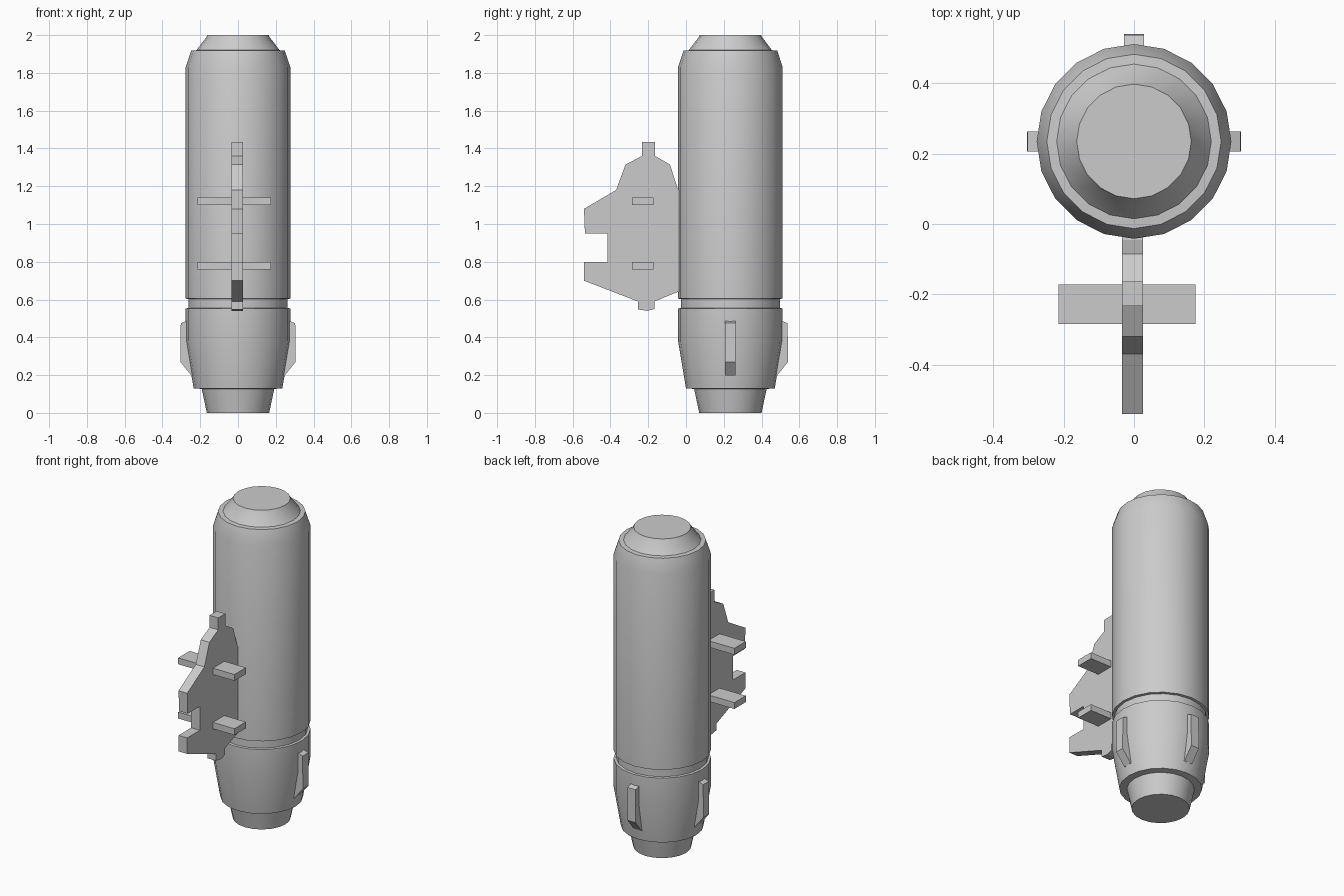
import bpy, bmesh
from math import sin, cos, pi
from mathutils import Matrix, Vector

if "Cube" in bpy.data.objects:
    bpy.data.objects.remove(bpy.data.objects["Cube"])

CY = 0.235   # y of the cylinder axis


def finish(bm, name):
    bmesh.ops.recalc_face_normals(bm, faces=bm.faces)
    me = bpy.data.meshes.new(name)
    bm.to_mesh(me)
    bm.free()
    ob = bpy.data.objects.new(name, me)
    bpy.context.collection.objects.link(ob)
    return ob


def lathe(name, profile, n=20):
    bm = bmesh.new()
    rings = [[bm.verts.new((r * cos(2 * pi * i / n), CY + r * sin(2 * pi * i / n), z))
              for i in range(n)] for r, z in profile]
    for a, b in zip(rings, rings[1:]):
        for i in range(n):
            j = (i + 1) % n
            bm.faces.new((a[i], a[j], b[j], b[i]))
    bm.faces.new(rings[0])
    bm.faces.new(rings[-1])
    ob = finish(bm, name)
    bpy.context.view_layer.objects.active = ob
    ob.select_set(True)
    bpy.ops.object.shade_smooth_by_angle()
    ob.select_set(False)
    return ob


def extrude(name, pts, start, step, matrix=Matrix()):
    """Extrude a closed 3D outline, offset by start, along step."""
    bm = bmesh.new()
    face = bm.faces.new([bm.verts.new(Vector(p) + Vector(start)) for p in pts])
    res = bmesh.ops.extrude_face_region(bm, geom=[face])
    verts = [v for v in res["geom"] if isinstance(v, bmesh.types.BMVert)]
    bmesh.ops.translate(bm, verts=verts, vec=step)
    # the starting face stays as the closed back cap
    if not face.is_valid:
        bmesh.ops.holes_fill(bm, edges=bm.edges)
    bmesh.ops.transform(bm, matrix=matrix, verts=bm.verts)
    return finish(bm, name)


# Canister body with nozzle, tapered base, groove and stepped cap
lathe("canister_body", [
    (0.165, 0.0), (0.192, 0.127), (0.235, 0.13), (0.277, 0.38), (0.277, 0.553),
    (0.262, 0.555), (0.262, 0.603), (0.277, 0.605), (0.277, 1.83),
    (0.248, 1.918), (0.22, 1.92), (0.167, 1.99), (0.163, 2.0)])

# Three small fins on the base (none at the front)
fin = [(0.22, 0.495), (0.262, 0.49), (0.303, 0.475), (0.305, 0.27), (0.245, 0.195), (0.22, 0.195)]
for k in range(3):
    m = Matrix.Translation((0, CY, 0)) @ Matrix.Rotation(k * pi / 2, 4, 'Z')
    extrude(f"base_fin_{k + 1}", [(r, 0, z) for r, z in fin], (0, -0.028, 0), (0, 0.056, 0), m)

# Notched mounting plate at the front
plate = [(-0.233, 1.435), (-0.163, 1.435), (-0.163, 1.36), (-0.085, 1.315), (-0.045, 1.19),
         (-0.03, 1.17), (-0.03, 0.64), (-0.045, 0.64), (-0.167, 0.59), (-0.167, 0.55),
         (-0.205, 0.54), (-0.255, 0.548), (-0.255, 0.59), (-0.54, 0.70), (-0.54, 0.80),
         (-0.415, 0.80), (-0.415, 0.95), (-0.535, 0.95), (-0.54, 1.08), (-0.37, 1.18),
         (-0.32, 1.315), (-0.233, 1.36)]
extrude("mounting_plate", [(-0.034, y, z) for y, z in plate], (0, 0, 0), (0.06, 0, 0))

# Two cross bars through the plate
for k, z in enumerate((0.76, 1.10)):
    bar = [(-0.215, -0.285, z), (0.175, -0.285, z), (0.175, -0.172, z), (-0.215, -0.172, z)]
    extrude(f"cross_bar_{k + 1}", bar, (0, 0, 0), (0, 0, 0.04))
